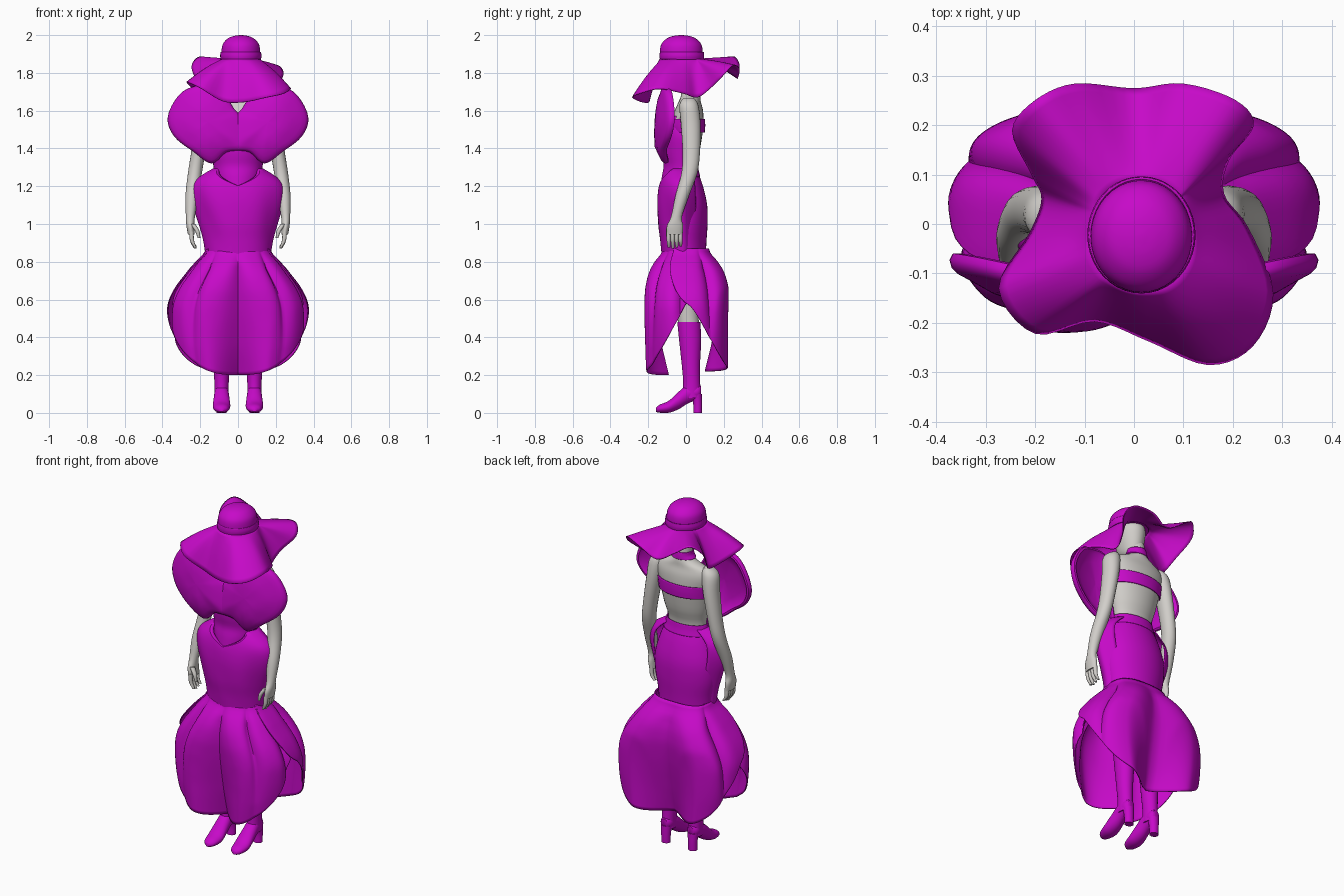
import bpy, math
from math import sin, cos, pi, radians
from mathutils import Vector


def material(name, rgb):
    m = bpy.data.materials.new(name)
    m.diffuse_color = (*rgb, 1)
    return m


MAGENTA = material("magenta fabric", (0.57, 0.003, 0.58))
SKIN = material("pale grey skin", (0.64, 0.62, 0.59))


def grid(name, rows, mat, closed=True, caps=True, thick=0):
    """Mesh through rows of points, optionally closed round and capped."""
    n = len(rows[0])
    verts = [p for r in rows for p in r]
    faces = []
    for j in range(len(rows) - 1):
        for i in range(n if closed else n - 1):
            k = (i + 1) % n
            faces.append((j * n + i, j * n + k, (j + 1) * n + k, (j + 1) * n + i))
    if closed and caps:
        faces.append(tuple(range(n))[::-1])
        faces.append(tuple(range(len(verts) - n, len(verts))))
    me = bpy.data.meshes.new(name)
    me.from_pydata(verts, [], faces)
    me.materials.append(mat)
    ob = bpy.data.objects.new(name, me)
    bpy.context.collection.objects.link(ob)
    if thick:
        mod = ob.modifiers.new("cloth thickness", 'SOLIDIFY')
        mod.thickness, mod.offset = thick, 0
    bpy.ops.object.select_all(action='DESELECT')
    ob.select_set(True)
    bpy.context.view_layer.objects.active = ob
    bpy.ops.object.mode_set(mode='EDIT')
    bpy.ops.mesh.select_all(action='SELECT')
    bpy.ops.mesh.normals_make_consistent(inside=False)
    bpy.ops.object.mode_set(mode='OBJECT')
    bpy.ops.object.shade_smooth_by_angle(angle=radians(50))
    return ob


def spline(pts, steps, closed=False):
    """Catmull-Rom curve through tuples of numbers."""
    n, out = len(pts), []
    get = (lambda i: pts[i % n]) if closed else (lambda i: pts[max(0, min(n - 1, i))])
    for i in range(n if closed else n - 1):
        a, b, c, d = (get(i + k) for k in (-1, 0, 1, 2))
        for s in range(steps):
            t = s / steps
            out.append(tuple(0.5 * (2 * q + (r - p) * t + (2 * p - 5 * q + 4 * r - w) * t * t
                             + (3 * q - p - 3 * r + w) * t ** 3) for p, q, r, w in zip(a, b, c, d)))
    return out if closed else out + [tuple(pts[-1])]


def loft(name, secs, mat, n=28, axis='z', steps=4, caps=True, thick=0):
    """Ellipses (cx, cy, cz, r1, r2) stacked along z, or along y."""
    rows = []
    for x, y, z, a, b in spline(secs, steps):
        ang = [2 * pi * i / n for i in range(n)]
        if axis == 'z':
            rows.append([(x + a * cos(t), y + b * sin(t), z) for t in ang])
        else:
            rows.append([(x + a * cos(t), y, max(0, z + b * sin(t))) for t in ang])
    return grid(name, rows, mat, True, caps, thick)


def lookup(table, z):
    """Read a densely splined table of (z, values...) sorted by falling z."""
    for p, q in zip(table, table[1:]):
        if z >= q[0]:
            t = min(1, max(0, (p[0] - z) / (p[0] - q[0])))
            return [a + (b - a) * t for a, b in zip(p[1:], q[1:])]
    return table[-1][1:]


# Body
TORSO = [(0, -.01, .88, .14, .09), (0, -.01, 1.05, .155, .10), (0, -.015, 1.28, .115, .065),
         (0, -.01, 1.40, .138, .085), (0, 0, 1.52, .162, .092), (0, .015, 1.60, .175, .075),
         (0, .02, 1.65, .155, .058), (0, .025, 1.685, .075, .05), (0, .02, 1.72, .048, .047), (0, .015, 1.77, .046, .047)]
loft("torso", TORSO, SKIN)
loft("head", [(.01, .01, 1.70, .02, .03), (.01, -.02, 1.73, .05, .07), (.012, -.02, 1.80, .07, .09),
              (.015, -.02, 1.87, .075, .095), (.015, -.02, 1.93, .04, .05)], SKIN)

for s, side in ((-1, "left"), (1, "right")):
    # Arms and hands
    loft(side + "_arm", [(s * .155, .015, 1.668, .02, .025), (s * .17, .015, 1.63, .046, .05),
                         (s * .185, .025, 1.53, .043, .052), (s * .21, .028, 1.38, .038, .046),
                         (s * .228, .018, 1.27, .037, .042), (s * .244, -.02, 1.15, .034, .036),
                         (s * .252, -.05, 1.04, .024, .029), (s * .252, -.058, .99, .021, .043),
                         (s * .247, -.06, .945, .018, .042)], SKIN, n=20)
    for i in range(4):
        y = -.092 + i * .021
        loft(f"{side}_finger_{i + 1}", [(s * .247, y, .96, .012, .011), (s * .243, y, .91, .011, .0105),
             (s * .226, y + .002, .870 + .006 * abs(i - 1), .007, .007)], SKIN, n=10)
    loft(side + "_thumb", [(s * .24, -.085, 1.0, .014, .014), (s * .217, -.095, .965, .012, .012),
                           (s * .206, -.097, .925, .007, .007)], SKIN, n=10)
    # Legs and heeled boots
    x = s * .087
    loft(side + "_leg", [(x, .015, .46, .05, .055), (x, .005, .58, .053, .058), (x, 0, .8, .062, .068)], SKIN)
    loft(side + "_boot_shaft", [(x, .015, .48, .053, .061), (x, .022, .38, .050, .058), (x, .026, .25, .043, .048),
                                (x, .030, .16, .038, .045), (x, .030, .08, .037, .05)], MAGENTA)
    loft(side + "_boot_foot", [(x, -.16, .016, .012, .010), (x, -.14, .022, .034, .021), (x, -.09, .033, .046, .032),
                               (x, -.04, .065, .043, .046), (x, .01, .10, .038, .05),
                               (x, .06, .11, .034, .04), (x, .08, .115, .02, .025)], MAGENTA, axis='y')
    loft(side + "_boot_heel", [(x, .062, 0, .026, .023), (x, .062, .05, .027, .024), (x, .055, .1, .032, .03)], MAGENTA)

    # Collar lobe: thick cushion with a rolled rim
    outline = spline([(-.02, 1.56), (.02, 1.61), (.065, 1.675), (.15, 1.735), (.27, 1.715), (.34, 1.645),
                      (.373, 1.55), (.335, 1.46), (.24, 1.385), (.14, 1.32), (.06, 1.38), (-.03, 1.395), (-.04, 1.47)], 5, True)
    rows = []
    for f, dy in ((.02, -.045), (.3, -.043), (.6, -.036), (.82, -.022), (.92, -.017), (.98, -.008),
                  (1, .006), (.97, .020), (.91, .024), (.85, .012), (.6, .0), (.02, -.008)):
        ring = []
        for ox, oz in outline:
            px, pz = .16 + (ox - .16) * f, 1.54 + (oz - 1.54) * f
            ring.append((s * px, -.122 + .06 * (pz - 1.54) + .3 * max(0, 1.40 - pz)
                         + .35 * max(0, px - .2) ** 1.2 + dy, pz))
        rows.append(ring)
    grid(side + "_collar_lobe", rows, MAGENTA)

# Back band and halter neck strap
loft("bandeau", [(0, .0, 1.485, .160, .097), (0, .0, 1.52, .166, .099), (0, .004, 1.555, .171, .094)],
     MAGENTA, caps=False, thick=.006)
loft("neck_strap", [(0, .02, 1.695, .068, .053), (0, .02, 1.715, .054, .052), (0, .018, 1.735, .052, .051)],
     MAGENTA, caps=False, thick=.006)

# Bodice front panel
rows = []
for z, w, d in spline([(1.16, .10, .135), (1.25, .122, .125), (1.31, .128, .115), (1.38, .14, .125),
                       (1.48, .155, .125), (1.57, .13, .105)], 4):
    rows.append([(w * sin(a), -.005 - (d - .005) * cos(a), z)
                 for a in (radians(-85 + 170 * i / 24) for i in range(25))])
grid("bodice_front", rows, MAGENTA, closed=False, thick=.006)

# Fitted hip skirt and waistband
loft("hip_skirt", [(0, -.01, .83, .165, .115), (0, -.01, .90, .172, .118), (0, -.01, 1.0, .19, .124),
                   (0, -.01, 1.1, .188, .122), (0, -.012, 1.2, .160, .102), (0, -.015, 1.28, .127, .076)], MAGENTA, n=40)
loft("waistband", [(0, -.015, 1.25, .141, .088), (0, -.015, 1.28, .131, .08), (0, -.015, 1.31, .124, .075)],
     MAGENTA, caps=False, thick=.006)

# Draped front wrap puffing out over the hips, crossed in a V at the waist
HIP = spline([(1.295, .125, .11), (1.26, .185, .122), (1.22, .232, .132), (1.17, .246, .14), (1.1, .237, .143),
              (1.0, .207, .138), (.92, .185, .128), (.83, .170, .12)], 4)
rows = []
for j in range(-2, 31):
    row = []
    for i in range(57):
        a = radians(-112 + 224 * i / 56)
        top = 1.20 + .09 * min(1, abs(a) / .95)
        t = max(0, j / 30)
        z = top + (.83 - top) * t
        w, d = lookup(HIP, z)
        k = 1 + (.014 * cos(7 * a + z * 9) + .02 * cos(3 * a)) * sin(pi * t)
        k *= (1, .96, .88)[max(0, -j)]                       # rolled top edge
        tuck = 1 - .24 * max(0, (abs(a) - 1.5) / .45) ** 1.2  # sides tucked to the hips
        row.append((w * k * tuck * sin(a), -.005 - d * k * cos(a), z))
    rows.append(row)
grid("hip_drape", rows, MAGENTA, closed=False, thick=.006)

# Flared lower skirt: two petals that overlap at the sides
FLARE = spline([(.87, .165, .115), (.84, .18, .128), (.80, .215, .162), (.74, .262, .198), (.66, .32, .222),
                (.58, .355, .23), (.50, .362, .232), (.40, .355, .23), (.30, .335, .228), (.18, .31, .222)], 3)


def petal(name, sign, grow, power, low, pleats, rise):
    rows = []
    for j in range(35):
        row = []
        for i in range(97):
            a = radians(-114 + 228 * i / 96)
            hem = low + (.86 - low) * (abs(a) / radians(114)) ** rise
            z = .87 + (hem - .87) * j / 34
            w, d = lookup(FLARE, z)
            g = min(1, max(0, (.87 - z) / .10))
            high = max(0, min(1, (z - .35) / .4))
            crease = .16 * g * (.2 + .8 * high) * (1 - abs(sin(pleats * a))) ** 2   # gathered pleats
            k = (1 - crease) * (1 + (grow - 1) * g)
            groove = max(0, 1 - abs(a) / .5) ** 1.6 * .58 * max(0, (.80 - z) / .6)  # deep centre fold
            sx = math.copysign(abs(sin(a)) ** power, sin(a))
            cy = math.copysign(abs(cos(a)) ** power, cos(a))
            row.append((w * k * sx, sign * min(d * k * 1.03, .238) * (1 - groove) * cy, z))
        rows.append(row)
    grid(name, rows, MAGENTA, closed=False, thick=.006)


petal("front_skirt_petal", -1, 1.0, .9, .20, 4.3, 2.35)
petal("back_skirt_petal", 1, 1.04, .68, .22, 2.7, 2.4)

# Hat: domed crown, band and wavy brim
loft("hat_crown", [(.015, -.025, 1.875, .102, .112), (.015, -.025, 1.92, .102, .113), (.015, -.025, 1.955, .094, .104),
                   (.015, -.025, 1.983, .068, .075), (.015, -.025, 1.996, .035, .04), (.015, -.025, 2.0, .006, .006)],
     MAGENTA, n=40)
loft("hat_band", [(.015, -.022, 1.872, .104, .114), (.015, -.022, 1.89, .107, .116), (.015, -.022, 1.91, .104, .114)],
     MAGENTA, n=40, caps=False, thick=.005)
rim = spline([(.18, .06, 1.67), (.19, .13, 1.72), (.24, .20, 1.79), (.205, .25, 1.84), (.10, .283, 1.82),
              (0, .273, 1.77), (-.12, .283, 1.84), (-.2, .25, 1.885), (-.245, .19, 1.83), (-.205, .10, 1.73),
              (-.185, .05, 1.68), (-.21, -.02, 1.69), (-.272, -.13, 1.75), (-.2, -.22, 1.72), (-.08, -.195, 1.65),
              (.03, -.235, 1.645), (.15, -.283, 1.67), (.24, -.245, 1.69), (.28, -.14, 1.715), (.23, -.01, 1.69)], 5, True)
rows = []
for j in range(13):
    t = j / 12
    row = []
    for x, y, z in rim:
        a = math.atan2(y + .025, x - .015)
        inner = Vector((.015 + .101 * cos(a), -.025 + .112 * sin(a), 1.873))
        p = inner.lerp(Vector((x, y, z)), t)
        p.z += .015 * sin(pi * t) * (1.88 - z) / .2
        row.append(tuple(p))
    rows.append(row)
grid("hat_brim", rows, MAGENTA, caps=False, thick=.005)
